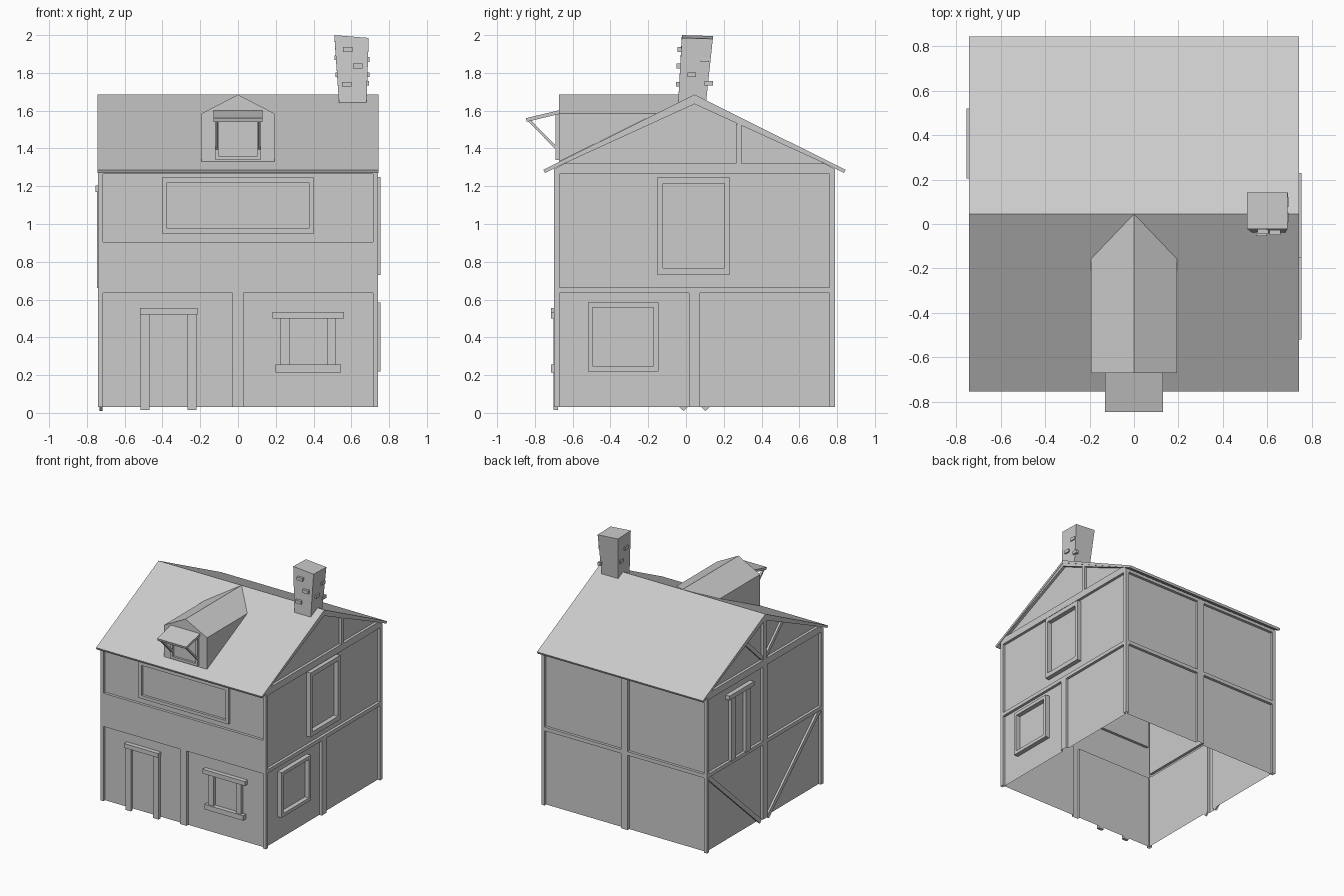
import bpy, bmesh, math
from mathutils import Vector

if "Cube" in bpy.data.objects:
    bpy.data.objects.remove(bpy.data.objects["Cube"])

# Wall-local (u, v, depth inward) to world
SIDES = {
    "front": lambda u, v, d: (u, -0.70 + d, v),
    "back": lambda u, v, d: (u, 0.79 - d, v),
    "left": lambda u, v, d: (-0.74 + d, u, v),
    "right": lambda u, v, d: (0.74 - d, u, v),
}
INSET = 0.022
MID = 0.045  # y of the ridge


def finish(name, bm):
    bmesh.ops.remove_doubles(bm, verts=bm.verts, dist=1e-5)
    bmesh.ops.recalc_face_normals(bm, faces=bm.faces)
    me = bpy.data.meshes.new(name)
    bm.to_mesh(me)
    bm.free()
    ob = bpy.data.objects.new(name, me)
    bpy.context.collection.objects.link(ob)
    return ob


def prism(name, side, pts, d0, d1):
    """Polygon in the wall plane, extruded from depth d0 to d1."""
    f = SIDES[side]
    bm = bmesh.new()
    a = [bm.verts.new(f(u, v, d0)) for u, v in pts]
    if d0 == d1:
        bm.faces.new(a)
    else:
        b = [bm.verts.new(f(u, v, d1)) for u, v in pts]
        bm.faces.new(a)
        bm.faces.new(b[::-1])
        for i in range(len(a)):
            j = (i + 1) % len(a)
            bm.faces.new((a[i], b[i], b[j], a[j]))
    return finish(name, bm)


def bar(name, side, u0, u1, v0, v1, d0=0.0, d1=INSET):
    return prism(name, side, [(u0, v0), (u1, v0), (u1, v1), (u0, v1)], d0, d1)


def brace(name, side, p, q, w, d0=0.006, d1=INSET):
    p, q = Vector(p), Vector(q)
    t = (q - p).normalized()
    n = Vector((-t.y, t.x)) * w / 2
    return prism(name, side, [p + n, q + n, q - n, p - n], d0, d1)


def window(name, side, u0, u1, v0, v1, wu, wv, d0):
    bar(name + "_top", side, u0, u1, v1 - wv, v1, d0)
    bar(name + "_bottom", side, u0, u1, v0, v0 + wv, d0)
    bar(name + "_left", side, u0, u0 + wu, v0 + wv, v1 - wv, d0)
    bar(name + "_right", side, u1 - wu, u1, v0 + wv, v1 - wv, d0)


def wall(name, side, u0, u1, v0, v1, panels):
    """Single-surface wall: outer framing with stepped-in panels."""
    f = SIDES[side]
    us = sorted({u0, u1} | {p[i] for p in panels for i in (0, 1)})
    vs = sorted({v0, v1} | {p[i] for p in panels for i in (2, 3)})
    bm = bmesh.new()

    def quad(*c):
        bm.faces.new([bm.verts.new(f(*p)) for p in c])

    def depth(i, j):
        u, v = (us[i] + us[i + 1]) / 2, (vs[j] + vs[j + 1]) / 2
        return INSET if any(p[0] < u < p[1] and p[2] < v < p[3] for p in panels) else 0.0

    nu, nv = len(us) - 1, len(vs) - 1
    for i in range(nu):
        for j in range(nv):
            a, b, c, e, d = us[i], us[i + 1], vs[j], vs[j + 1], depth(i, j)
            quad((a, c, d), (b, c, d), (b, e, d), (a, e, d))
            if i + 1 < nu and depth(i + 1, j) != d:
                quad((b, c, 0), (b, e, 0), (b, e, INSET), (b, c, INSET))
            if j + 1 < nv and depth(i, j + 1) != d:
                quad((a, e, 0), (b, e, 0), (b, e, INSET), (a, e, INSET))
    finish(name, bm)


# Timber framed walls
lo, hi = (0.03, 0.635), (0.665, 1.265)
wall("front_wall", "front", -0.74, 0.74, 0.03, 1.29,
     [(-0.715, -0.03, *lo), (0.03, 0.715, *lo), (-0.715, 0.715, 0.905, 1.265)])
wall("back_wall", "back", -0.74, 0.74, 0.03, 1.29,
     [(a, b, *v) for a, b in ((-0.715, -0.03), (0.03, 0.715)) for v in (lo, hi)])
wall("right_wall", "right", -0.70, 0.79, 0.03, 1.265,
     [(-0.67, 0.015, *lo), (0.075, 0.76, *lo), (-0.67, 0.76, *hi)])
wall("left_wall", "left", -0.70, 0.79, 0.03, 1.265,
     [(a, b, *v) for a, b in ((-0.67, 0.015), (0.075, 0.76)) for v in (lo, hi)])

# Gables
for s in ("left", "right"):
    prism(s + "_gable_panel", s,
          [(-0.70, 1.265), (0.79, 1.265), (0.79, 1.29), (MID, 1.665), (-0.70, 1.29)], INSET, INSET)
    prism(s + "_gable_beam", s, [(-0.70, 1.265), (0.79, 1.265), (0.79, 1.29), (0.735, 1.32),
                                 (-0.645, 1.32), (-0.70, 1.29)], 0, INSET)
    for m in (-1, 1):
        prism(s + "_rake_beam", s, [(MID + m * 0.745, 1.29), (MID, 1.668), (MID, 1.635),
                                    (MID + m * 0.69, 1.32)], 0, INSET)
bar("right_gable_post", "right", 0.265, 0.295, 1.32, 1.53)
bar("left_gable_post", "left", 0.025, 0.065, 1.32, 1.64)

# Diagonal braces on the left side
for m in (-1, 1):
    brace("lower_brace", "left", (MID + m * 0.045, 0.022), (MID + m * 0.715, 0.635), 0.035)
    brace("gable_brace", "left", (MID + m * 0.02, 1.33), (MID + m * 0.24, 1.54), 0.03)

# Windows and door
window("front_upper_window", "front", -0.403, 0.403, 0.95, 1.245, 0.028, 0.026, 0.002)
window("right_upper_window", "right", -0.15, 0.23, 0.73, 1.25, 0.027, 0.036, -0.015)
window("right_lower_window", "right", -0.52, -0.145, 0.22, 0.585, 0.026, 0.027, -0.015)

bar("door_lintel", "front", -0.52, -0.215, 0.52, 0.555, -0.014)
bar("door_post_left", "front", -0.515, -0.468, 0.015, 0.52, -0.002)
bar("door_post_right", "front", -0.268, -0.22, 0.015, 0.52, -0.002)
bar("front_window_lintel", "front", 0.182, 0.562, 0.5, 0.535, -0.014)
bar("front_window_sill", "front", 0.198, 0.545, 0.215, 0.255, -0.014)
bar("front_window_post_left", "front", 0.225, 0.272, 0.255, 0.5, -0.002)
bar("front_window_post_right", "front", 0.472, 0.52, 0.255, 0.5, -0.002)

bar("left_window_lintel", "left", 0.205, 0.52, 1.17, 1.205, -0.015)
bar("left_window_post_front", "left", 0.24, 0.295, 0.66, 1.17, -0.006)
bar("left_window_post_back", "left", 0.43, 0.485, 0.66, 1.17, -0.006)

# Roof: chevron profile extruded along x
prism("roof", "right", [(-0.755, 1.287), (MID, 1.685), (0.845, 1.287), (0.837, 1.27),
                        (MID, 1.664), (-0.747, 1.27)], -0.003, 1.483)

# Dormer dying into the roof slope
bm = bmesh.new()
W, Y = 0.193, -0.672
front = [bm.verts.new(c) for c in ((-W, Y, 1.33), (W, Y, 1.33), (W, Y, 1.585),
                                   (0, Y, 1.685), (-W, Y, 1.585))]
back = [bm.verts.new(c) for c in ((W, -0.157, 1.585), (0, MID, 1.685), (-W, -0.157, 1.585))]
bm.faces.new(front)
bm.faces.new((front[1], back[0], front[2]))
bm.faces.new((front[0], front[4], back[2]))
bm.faces.new((front[2], back[0], back[1], front[3]))
bm.faces.new((front[4], front[3], back[1], back[2]))
finish("dormer", bm)

# Dormer window, shutter propped open as an awning
bar("dormer_sill", "front", -0.12, 0.12, 1.34, 1.36, 0.01, 0.03)
for m in (-1, 1):
    bar("dormer_post", "front", m * 0.12, m * 0.103, 1.36, 1.58, 0.01, 0.03)
    d0 = 0.74 - m * 0.12
    prism("awning_strut", "right", [(-0.845, 1.553), (-0.825, 1.553), (-0.69, 1.415),
                                    (-0.69, 1.395)], d0, d0 + m * 0.015)
prism("awning", "right", [(-0.848, 1.56), (-0.672, 1.602), (-0.672, 1.582), (-0.843, 1.541)],
      0.61, 0.87)

# Chimney: flared, slightly leaning block
bm = bmesh.new()
bot = [(0.535, -0.042, 1.635), (0.68, -0.042, 1.635), (0.68, 0.105, 1.635), (0.535, 0.105, 1.635)]
top = [(0.51, -0.022, 2.0), (0.692, -0.022, 1.985), (0.692, 0.142, 1.98), (0.51, 0.142, 1.995)]
b = [bm.verts.new(c) for c in bot]
t = [bm.verts.new(c) for c in top]
bm.faces.new(b[::-1])
bm.faces.new(t)
for i in range(4):
    j = (i + 1) % 4
    bm.faces.new((b[i], b[j], t[j], t[i]))
finish("chimney", bm)

# Raised bricks: centre and size
BRICKS = [
    (0.582, -0.033, 1.923, 1), (0.635, -0.037, 1.837, 1), (0.575, -0.042, 1.74, 1),
    (0.521, 0.03, 1.88, 0), (0.526, 0.08, 1.79, 0),
    (0.685, 0.10, 1.87, 0), (0.682, 0.12, 1.745, 0), (0.686, 0.03, 1.79, 0),
]
for x, y, z, along_x in BRICKS:
    bm = bmesh.new()
    bmesh.ops.create_cube(bm, size=1)
    sx, sy = (0.05, 0.024) if along_x else (0.022, 0.045)
    for v in bm.verts:
        v.co = Vector((x + v.co.x * sx, y + v.co.y * sy, z + v.co.z * 0.026))
    finish("chimney_brick", bm)
